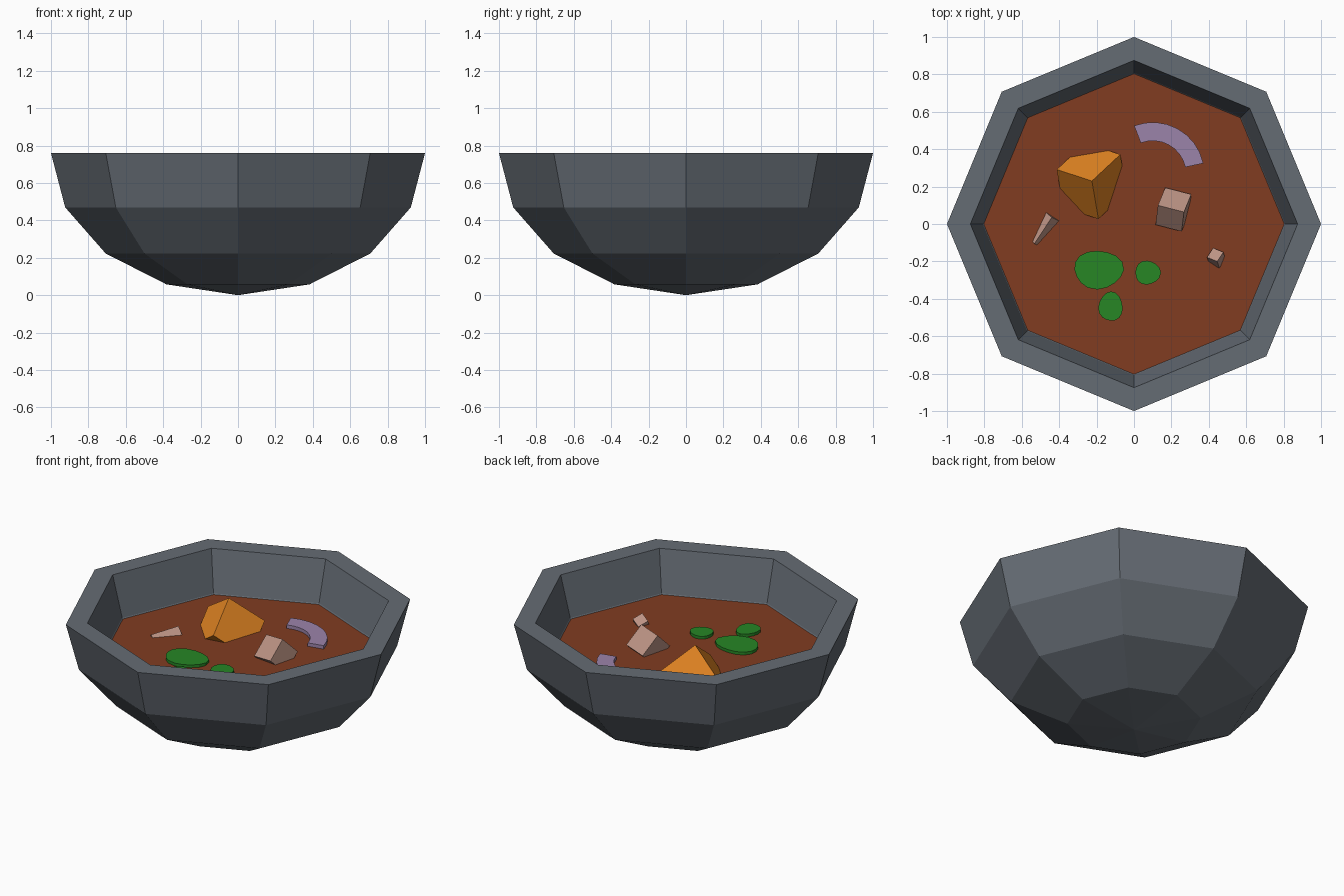
import bpy, bmesh
from math import sin, cos, pi, radians
from mathutils import Vector

if "Cube" in bpy.data.objects:
    bpy.data.objects.remove(bpy.data.objects["Cube"])

LEVEL = 0.50    # soup surface height
RIM = 0.76


def material(name, rgb):
    m = bpy.data.materials.new(name)
    m.diffuse_color = (*rgb, 1)
    m.use_nodes = True
    m.node_tree.nodes["Principled BSDF"].inputs["Base Color"].default_value = m.diffuse_color
    return m


SLATE = material("slate", (0.13, 0.15, 0.175))
SOUP = material("soup", (0.22, 0.046, 0.015))
ORANGE = material("orange", (0.75, 0.23, 0.016))
MEAT = material("meat", (0.5, 0.29, 0.23))
PURPLE = material("purple", (0.33, 0.23, 0.4))
GREEN = material("green", (0.02, 0.24, 0.018))


def finish(name, bm, mat):
    bmesh.ops.recalc_face_normals(bm, faces=bm.faces)
    me = bpy.data.meshes.new(name)
    bm.to_mesh(me)
    bm.free()
    me.materials.append(mat)
    ob = bpy.data.objects.new(name, me)
    bpy.context.collection.objects.link(ob)
    return ob


def prism(name, outline, z0, z1, mat):
    """Vertical extrusion of a flat outline."""
    bm = bmesh.new()
    face = bm.faces.new([bm.verts.new((x, y, z0)) for x, y in outline])
    ext = bmesh.ops.extrude_face_region(bm, geom=[face])
    verts = [g for g in ext["geom"] if isinstance(g, bmesh.types.BMVert)]
    bmesh.ops.translate(bm, verts=verts, vec=(0, 0, z1 - z0))
    return finish(name, bm, mat)


def chunk(name, corner, a, b, size, mat):
    """Box hanging from its top corner along a, b and their perpendicular."""
    a = Vector(a).normalized()
    b = Vector(b)
    b = (b - a * b.dot(a)).normalized()
    c = a.cross(b)
    if c.z > 0:
        c = -c
    bm = bmesh.new()
    bmesh.ops.create_cube(bm, size=1)
    for v in bm.verts:
        i, j, k = (v.co + Vector((0.5, 0.5, 0.5)))
        v.co = Vector(corner) + a * i * size[0] + b * j * size[1] + c * k * size[2]
    return finish(name, bm, mat)


def egg(cx, cy, rx, ry, turn, n=16):
    """Oval outline with a wider end facing the turn angle."""
    pts = []
    for i in range(n):
        t = 2 * pi * i / n
        w = 1 + 0.09 * cos(2 * (t - turn)) * cos(t - turn)
        pts.append((cx + rx * w * cos(t), cy + ry * w * sin(t)))
    return pts


# Bowl: eight-sided half sphere with a smaller half sphere inside
bm = bmesh.new()
rings = []
for scale, steps in ((1.0, range(1, 5)), (0.875, range(4, 0, -1))):
    for s in steps:
        t = s * pi / 8
        r, z = scale * sin(t), RIM - scale * RIM * cos(t)
        rings.append([bm.verts.new((r * cos(k * pi / 4), r * sin(k * pi / 4), z))
                      for k in range(8)])
for lo, hi in zip(rings, rings[1:]):
    for k in range(8):
        n = (k + 1) % 8
        bm.faces.new((lo[k], lo[n], hi[n], hi[k]))
for ring, z in ((rings[0], 0), (rings[-1], RIM * 0.125)):
    pole = bm.verts.new((0, 0, z))
    for k in range(8):
        bm.faces.new((ring[k], ring[(k + 1) % 8], pole))
finish("bowl", bm, SLATE)

# Soup surface
bm = bmesh.new()
bm.faces.new([bm.verts.new((0.81 * cos(k * pi / 4), 0.81 * sin(k * pi / 4), LEVEL))
              for k in range(8)])
finish("soup", bm, SOUP)

# Half-sunk chunks
chunk("carrot_chunk", (-0.225, 0.23, 0.70), (0.15, 0.14, -0.155),
      (0.045, -0.193, -0.16), (0.26, 0.255, 0.235), ORANGE)
chunk("meat_cube", (0.267, 0.064, 0.634), (-0.14, 0.036, -0.02),
      (0.048, 0.091, -0.10), (0.145, 0.145, 0.145), MEAT)
chunk("meat_cube_sunk", (-0.44, 0.035, 0.54), (-0.54, -0.82, -0.15),
      (0.6, -0.4, -0.7), (0.17, 0.145, 0.145), MEAT)
chunk("meat_cube_small", (0.445, -0.2, 0.557), (-0.05, 0.02, -0.025),
      (0.02, 0.05, -0.03), (0.065, 0.065, 0.065), MEAT)

# Onion slice: flat arc
angles = [radians(12 + 99 * i / 8) for i in range(9)]
arc = [(0.10 + 0.277 * cos(t), 0.267 + 0.277 * sin(t)) for t in angles]
arc += [(0.10 + 0.178 * cos(t), 0.267 + 0.178 * sin(t)) for t in reversed(angles)]
prism("onion_slice", arc, LEVEL - 0.03, LEVEL + 0.022, PURPLE)

# Herb leaves floating on the soup
for name, shape in (("large_leaf", (-0.195, -0.245, 0.132, 0.103, 0.3)),
                    ("round_leaf", (0.07, -0.26, 0.068, 0.064, 0.0)),
                    ("small_leaf", (-0.125, -0.445, 0.065, 0.078, 1.4))):
    prism(name, egg(*shape), LEVEL - 0.02, LEVEL + 0.018, GREEN)
